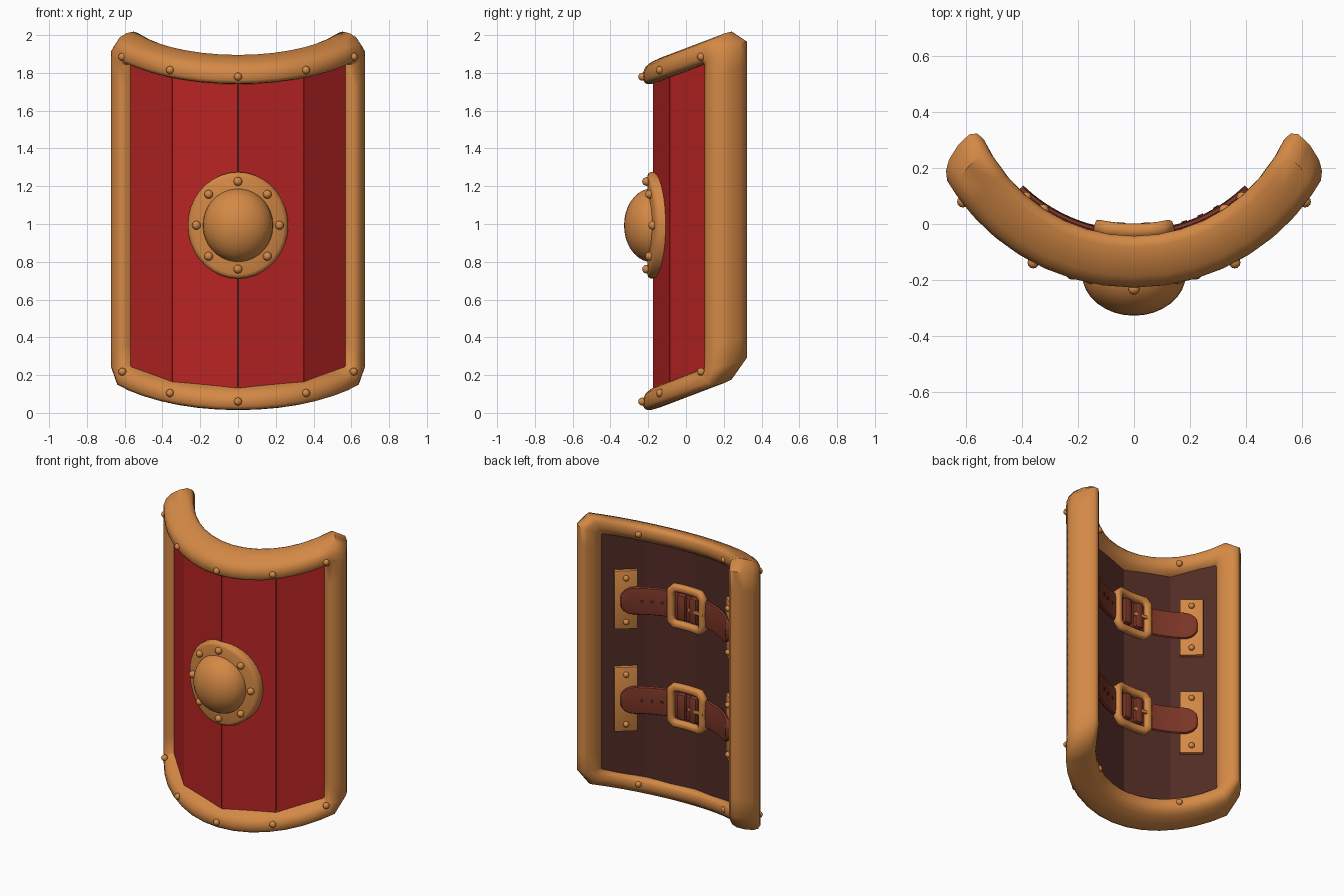
import bpy, bmesh, math
from mathutils import Matrix, Vector

if "Cube" in bpy.data.objects:
    bpy.data.objects.remove(bpy.data.objects["Cube"])

CY, R = 0.548, 0.683          # axis of the curved body and rim centre radius
SLOPE = 0.38                  # top and bottom edges rise toward the back


def material(name, rgb):
    m = bpy.data.materials.new(name)
    m.diffuse_color = (*rgb, 1)
    m.use_nodes = True
    m.node_tree.nodes["Principled BSDF"].inputs["Base Color"].default_value = m.diffuse_color
    return m


BRONZE = material("bronze", (0.66, 0.25, 0.06))
RED = material("red paint", (0.48, 0.017, 0.017))
WOOD = material("dark wood", (0.085, 0.025, 0.019))
LEATHER = material("leather", (0.20, 0.037, 0.02))


def pos(th, r, z, shear=False):
    """Point at an angle and radius around the curved body."""
    y = CY - r * math.cos(th)
    return Vector((r * math.sin(th), y, z + (SLOPE * (y + 0.135) if shear else 0)))


def finish(name, bm, mat, smooth=True, angle=42):
    bmesh.ops.recalc_face_normals(bm, faces=bm.faces)
    me = bpy.data.meshes.new(name)
    bm.to_mesh(me)
    bm.free()
    me.materials.append(mat)
    ob = bpy.data.objects.new(name, me)
    bpy.context.collection.objects.link(ob)
    if smooth:
        bpy.ops.object.select_all(action='DESELECT')
        ob.select_set(True)
        bpy.context.view_layer.objects.active = ob
        bpy.ops.object.shade_smooth_by_angle(angle=math.radians(angle))
    return ob


def loft(name, rings, mat, closed=False, angle=42):
    """Skin a series of closed rings."""
    bm = bmesh.new()
    vs = [[bm.verts.new(p) for p in ring] for ring in rings]
    n, m = len(vs), len(vs[0])
    for i in range(n if closed else n - 1):
        a, b = vs[i], vs[(i + 1) % n]
        for j in range(m):
            k = (j + 1) % m
            bm.faces.new((a[j], a[k], b[k], b[j]))
    if not closed:
        bm.faces.new(vs[0])
        bm.faces.new(vs[-1])
    return finish(name, bm, mat, angle=angle)


def spow(v, e):
    return math.copysign(abs(v) ** e, v)


def rect(hu, v0, v1, c, n):
    """Chamfered rectangle, n steps on each side."""
    ends = [((-hu + c, v0), (hu - c, v0)), ((hu, v0 + c), (hu, v1 - c)),
            ((hu - c, v1), (-hu + c, v1)), ((-hu, v1 - c), (-hu, v0 + c))]
    return [Vector(a).lerp(Vector(b), i / n) for a, b in ends for i in range(n + 1)]


def frame(name, inner, outer, r0, hr, n, shear=False, skew=0, m=14):
    """Rounded bar running round a curved rectangle."""
    rings = []
    for a, b in zip(rect(*inner, n), rect(*outer, n)):
        ring = []
        for j in range(m):
            t = 2 * math.pi * j / m
            p = a.lerp(b, 0.5 + 0.5 * spow(math.cos(t), 0.72))
            d = hr * spow(math.sin(t), 0.72)
            u = p.x - skew * d * spow(p.x / outer[0], 5)
            ring.append(pos(u / r0, r0 + d, p.y, shear))
        rings.append(ring)
    return loft(name, rings, BRONZE, True, 50)


def turn(th, r, z):
    """Frame at a body point: local -y faces outward."""
    return Matrix.Translation(pos(th, r, z)) @ Matrix.Rotation(th, 4, 'Z')


def rivet(name, p, rad=0.021):
    bm = bmesh.new()
    bmesh.ops.create_uvsphere(bm, u_segments=12, v_segments=8, radius=rad,
                              matrix=Matrix.Translation(p))
    return finish(name, bm, BRONZE, angle=80)


def box(name, th, r, z, size, mat, bevel=0.006):
    bm = bmesh.new()
    bmesh.ops.create_cube(bm, size=1)
    bmesh.ops.scale(bm, vec=size, verts=bm.verts)
    bmesh.ops.bevel(bm, geom=bm.edges[:], offset=bevel, segments=2, affect='EDGES', profile=0.5)
    bm.transform(turn(th, r, z))
    return finish(name, bm, mat)


# curved body: four flat planks, red in front over a dark wooden back
STEP = math.radians(28.8)


def plank(name, a0, a1, r_in, r_out, mat):
    bm = bmesh.new()
    v = [bm.verts.new(pos(a, r, z, True)) for z in (0.09, 1.82)
         for a, r in ((a0, r_out), (a1, r_out), (a1, r_in), (a0, r_in))]
    for f in ((0, 1, 2, 3), (4, 5, 6, 7), (0, 1, 5, 4), (1, 2, 6, 5), (2, 3, 7, 6), (3, 0, 4, 7)):
        bm.faces.new([v[i] for i in f])
    finish(name, bm, mat, False)


for i in range(-2, 2):
    gap = 0.0025
    plank("front_plank", i * STEP + gap, (i + 1) * STEP - gap, 0.70, 0.724, RED)
    plank("back_plank", i * STEP, (i + 1) * STEP, 0.645, 0.703, WOOD)

# bronze rim around the body
frame("rim", (0.635, 0.15, 1.755, 0.005), (0.80, 0.03, 1.88, 0.085), R, 0.094, 14, True, 0.55)

# rim rivets, outside and inside
for z in (1.78, 0.06):
    rivet("rim_rivet", (0, -0.232, z))
for s in (-1, 1):
    for z in (1.815, 0.105):
        rivet("rim_rivet", (s * 0.36, -0.138, z))
        rivet("inner_rim_rivet", (s * 0.325, 0.05, z + 0.06))
    for z in (1.885, 0.218):
        rivet("rim_rivet", (s * 0.612, 0.08, z))

# boss: curved flange, dome and ring of rivets
BZ = 0.993
flange = []
for k, r in ((0.95, 0.69), (1, 0.70), (1, 0.735), (0.97, 0.748), (0.92, 0.753), (0.5, 0.753)):
    flange.append([pos(math.asin(0.266 * k * math.cos(t) / r), r, BZ + 0.282 * k * math.sin(t))
                   for t in [2 * math.pi * j / 36 for j in range(36)]])
loft("boss_flange", flange, BRONZE)
bm = bmesh.new()
bmesh.ops.create_uvsphere(bm, u_segments=32, v_segments=18, radius=1)
bmesh.ops.bisect_plane(bm, geom=bm.verts[:] + bm.edges[:] + bm.faces[:], plane_co=(0, 0.05, 0),
                       plane_no=(0, 1, 0), clear_outer=True)
bmesh.ops.scale(bm, vec=(0.186, 0.15, 0.196), verts=bm.verts)
bmesh.ops.translate(bm, vec=(0, -0.178, BZ), verts=bm.verts)
finish("boss_dome", bm, BRONZE, angle=80)
for i in range(8):
    t = i * math.pi / 4
    x = 0.22 * math.cos(t)
    rivet("boss_rivet", pos(math.asin(x / 0.757), 0.757, BZ + 0.232 * math.sin(t)), 0.023)

# two arm straps with end plates and buckles
for zc, plate_h in ((1.425, 0.40), (0.745, 0.44)):
    for s in (-1, 1):
        th = s * math.radians(40.5)
        box("strap_plate", th, 0.612, zc, (0.145, 0.03, plate_h), BRONZE)
        for d in (-1, 1):
            rivet("plate_rivet", pos(th, 0.594, zc + d * (plate_h / 2 - 0.05)), 0.019)

    # leather band with rounded ends
    rings, end, n = [], math.radians(44), 40
    for i in range(n + 1):
        th = -end * math.cos(math.pi * i / n)
        edge = min(1.0, (end - abs(th)) * 0.59 / 0.09)
        h = 0.022 + 0.073 * math.sqrt(max(0, 1 - (1 - edge) ** 2))
        rings.append([pos(th, 0.586 + 0.016 * spow(math.sin(t), 0.6), zc + h * spow(math.cos(t), 0.5))
                      for t in [2 * math.pi * j / 12 for j in range(12)]])
    loft("strap", rings, LEATHER)

    # buckle frame, folded leather loops and prong
    buckle = frame("buckle", (0.095, zc - 0.10, zc + 0.10, 0.012),
                   (0.145, zc - 0.15, zc + 0.15, 0.04), 0.572, 0.026, 5, m=10)
    for a in (-0.085, 0.075):
        box("strap_fold", a, 0.572, zc, (0.065, 0.055, 0.18), LEATHER, 0.02)
    box("buckle_prong", -0.13, 0.555, zc, (0.13, 0.018, 0.022), BRONZE, 0.005)

    # punched holes in the loose side of the band
    for a in (0.32, 0.43, 0.54):
        bm = bmesh.new()
        bmesh.ops.create_cone(bm, cap_ends=True, segments=10, radius1=0.011, radius2=0.011, depth=0.006,
                              matrix=turn(a, 0.569, zc) @ Matrix.Rotation(math.pi / 2, 4, 'X'))
        finish("strap_hole", bm, WOOD)
